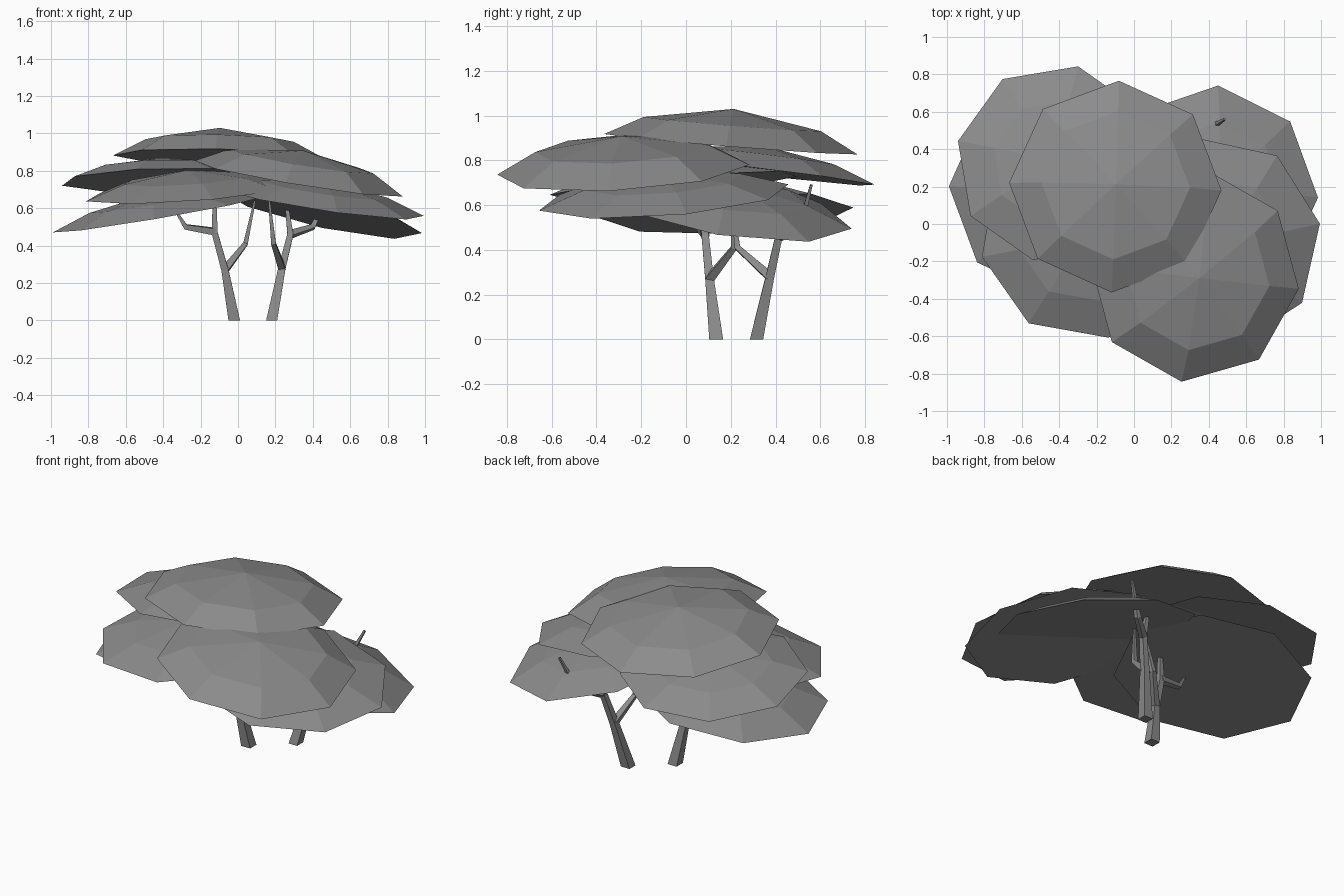
import bpy, bmesh, math
from mathutils import Vector

if "Cube" in bpy.data.objects:
    bpy.data.objects.remove(bpy.data.objects["Cube"])

# Dark grey used by every part
grey = bpy.data.materials.new("grey")
grey.diffuse_color = (0.26, 0.26, 0.26, 1)
grey.use_nodes = True
grey.node_tree.nodes["Principled BSDF"].inputs["Base Color"].default_value = grey.diffuse_color


def finish(name, bm):
    bmesh.ops.recalc_face_normals(bm, faces=bm.faces[:])
    me = bpy.data.meshes.new(name)
    bm.to_mesh(me)
    bm.free()
    me.materials.append(grey)
    ob = bpy.data.objects.new(name, me)
    bpy.context.collection.objects.link(ob)
    return ob


def canopy(name, centre, slope, azimuth, r=0.568, ratio=0.63, ring_h=0.07, top_h=0.118):
    """Eight-sided low dome with a flat underside, tilted to follow the slope."""
    bm = bmesh.new()
    rings = []
    for rad, z in ((r, 0.0), (r * ratio, ring_h)):
        rings.append([bm.verts.new((rad * math.cos(a), rad * math.sin(a), z))
                      for a in (math.radians(azimuth + 45 * i) for i in range(8))])
    apex = bm.verts.new((0, 0, top_h))
    outer, inner = rings
    for i in range(8):
        j = (i + 1) % 8
        bm.faces.new((outer[i], outer[j], inner[j], inner[i]))
        bm.faces.new((inner[i], inner[j], apex))
    bm.faces.new(outer[::-1])
    ob = finish(name, bm)
    normal = Vector((-slope[0], -slope[1], 1)).normalized()
    ob.rotation_mode = 'QUATERNION'
    ob.rotation_quaternion = Vector((0, 0, 1)).rotation_difference(normal)
    ob.location = centre
    return ob


def limb(name, path):
    """Tapered four-sided limb through points (x, y, z, radius)."""
    bm = bmesh.new()
    pts = [Vector(p[:3]) for p in path]
    rings = []
    for i, p in enumerate(pts):
        d = (pts[min(i + 1, len(pts) - 1)] - pts[max(i - 1, 0)]).normalized()
        if p.z == 0:
            d = Vector((0, 0, 1))
        q = Vector((0, 0, 1)).rotation_difference(d)
        rings.append([bm.verts.new(p + q @ Vector((math.cos(a), math.sin(a), 0)) * path[i][3])
                      for a in (math.radians(45 + 90 * k) for k in range(4))])
    for a, b in zip(rings, rings[1:]):
        for k in range(4):
            m = (k + 1) % 4
            bm.faces.new((a[k], a[m], b[m], b[k]))
    bm.faces.new(rings[0][::-1])
    bm.faces.new(rings[-1])
    return finish(name, bm)


# Foliage: rim centre, slope in x and y, azimuth of first corner
canopy("canopy_top", (-0.10, 0.20, 0.872), (-0.02, -0.08), -2,
       ratio=0.7, ring_h=0.09, top_h=0.158)
canopy("canopy_front_right", (0.325, -0.28, 0.758), (-0.165, 0.06), -7,
       ratio=0.69, ring_h=0.095, top_h=0.152)
canopy("canopy_back_left", (-0.42, 0.325, 0.75), (0.03, -0.12), -13, r=0.535)
canopy("canopy_front_left", (-0.26, -0.055, 0.687), (0.072, 0.09), 12.5)
canopy("canopy_right", (0.44, -0.10, 0.634), (-0.15, 0.08), 10)
canopy("canopy_low_left", (-0.43, 0.18, 0.565), (0.17, 0.037), -2)
canopy("canopy_low_right", (0.43, 0.18, 0.588), (-0.23, -0.159), -3)

# Left trunk and its branches
limb("left_trunk", [(-0.02, 0.135, 0, 0.044), (-0.07, 0.105, 0.27, 0.027),
                    (-0.125, 0.085, 0.47, 0.023), (-0.125, 0.08, 0.68, 0.012)])
limb("left_inner_branch", [(-0.07, 0.105, 0.27, 0.027), (0.04, 0.215, 0.41, 0.018),
                           (0.09, 0.20, 0.64, 0.007)])
limb("left_side_branch", [(-0.125, 0.085, 0.475, 0.026), (-0.28, 0.06, 0.50, 0.02),
                          (-0.33, 0.05, 0.58, 0.008)])

# Right trunk and its branches
limb("right_trunk", [(0.18, 0.315, 0, 0.042), (0.235, 0.375, 0.28, 0.027),
                     (0.28, 0.415, 0.46, 0.023), (0.26, 0.43, 0.62, 0.012)])
limb("right_inner_branch", [(0.235, 0.375, 0.28, 0.027), (0.19, 0.23, 0.41, 0.018),
                            (0.165, 0.20, 0.66, 0.007)])
limb("right_side_branch", [(0.28, 0.415, 0.46, 0.025), (0.40, 0.51, 0.50, 0.02),
                           (0.485, 0.56, 0.69, 0.008)])
